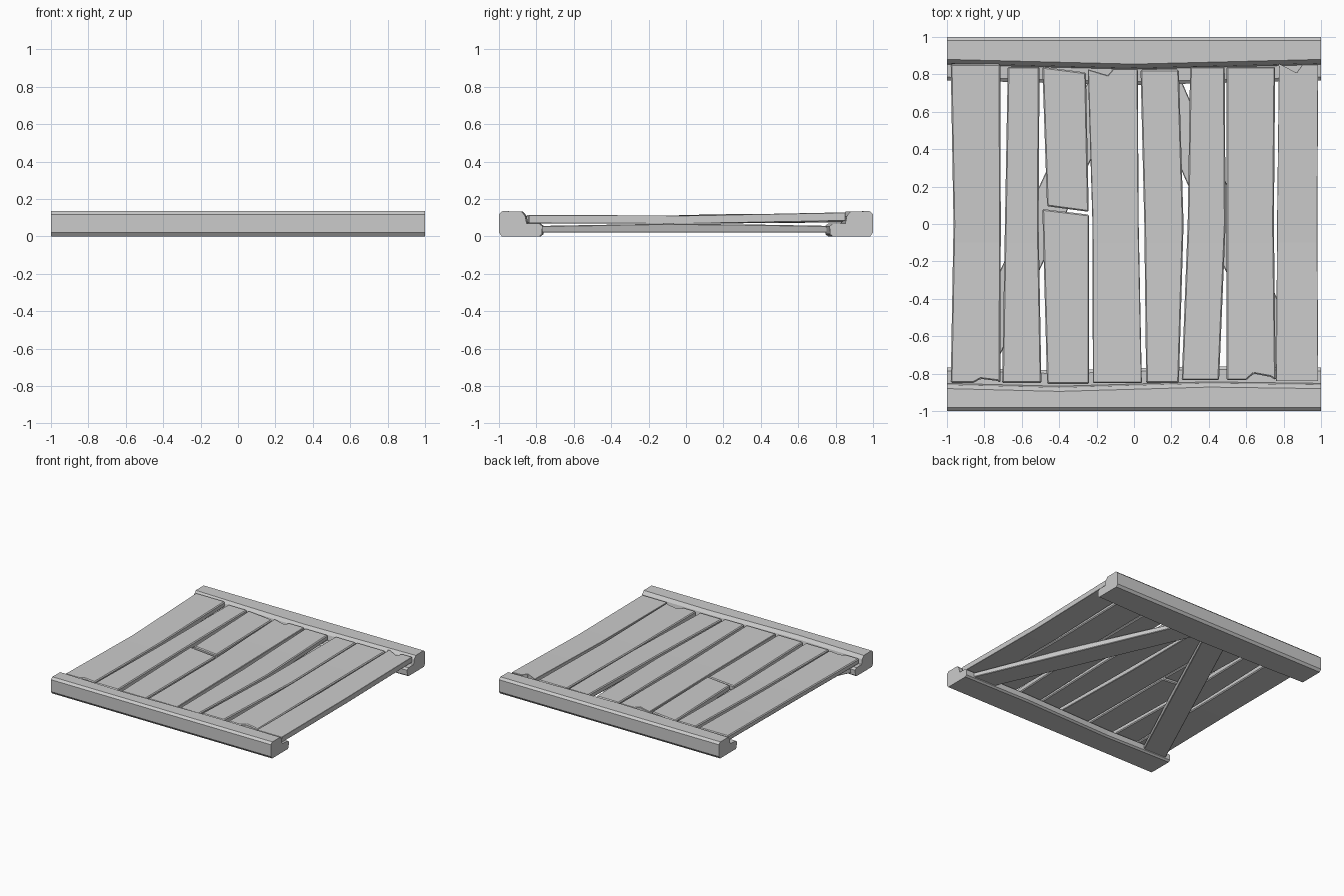
import bpy, bmesh
from mathutils import Vector

if "Cube" in bpy.data.objects:
    bpy.data.objects.remove(bpy.data.objects["Cube"])

CUTS = (-.45, -.1, .4)


def finish(bm, name, bevel=0):
    bmesh.ops.recalc_face_normals(bm, faces=bm.faces)
    me = bpy.data.meshes.new(name)
    bm.to_mesh(me)
    bm.free()
    ob = bpy.data.objects.new(name, me)
    bpy.context.collection.objects.link(ob)
    if bevel:
        m = ob.modifiers.new("worn_edges", 'BEVEL')
        m.width = bevel
        m.segments = 1
        m.limit_method = 'ANGLE'
        m.angle_limit = 0.6


def board(name, outline, z0, z1, low, high, bevel):
    # extrude an outline, slice it across, then bend both faces along y
    bm = bmesh.new()
    f = bm.faces.new([bm.verts.new((x, y, 0)) for x, y in outline])
    for v in bmesh.ops.extrude_face_region(bm, geom=[f])["geom"]:
        if isinstance(v, bmesh.types.BMVert):
            v.co.z = 1
    for y in CUTS:
        bmesh.ops.bisect_plane(bm, geom=bm.verts[:] + bm.edges[:] + bm.faces[:],
                               plane_co=Vector((0, y, 0)), plane_no=Vector((0, 1, 0)), dist=1e-5)
    for v in bm.verts:
        v.co.z = z1 + high(v.co.y) if v.co.z > .5 else z0 + low(v.co.y)
    finish(bm, name, bevel)


def rail(name, side, stations):
    # stepped section (distance from centre, z); the inner points follow the uneven carved edge
    prof = [(1, .02), (.985, 0), (.785, 0), (.77, .012), (.768, .055), (.785, .069),
            (.852, .07), (.86, .11), (.88, .134), (.982, .135), (1, .118)]
    bm = bmesh.new()
    rings = [[bm.verts.new((x, side * (p + (d if p < .95 else 0)), z)) for p, z in prof] for x, d in stations]
    for a, b in zip(rings, rings[1:]):
        for i in range(len(prof)):
            j = (i + 1) % len(prof)
            bm.faces.new((a[i], a[j], b[j], b[i]))
    bm.faces.new(rings[0])
    bm.faces.new(rings[-1])
    finish(bm, name)


# side rails
rail("front_rail", -1, [(-1, 0), (-.4, .015), (.4, -.008), (1, 0)])
rail("back_rail", 1, [(-1, 0), (0, -.025), (1, 0)])


def plank(name, left, right, back_y=.84, lift=.006, front_y=-.85, chips=()):
    # left and right are x at front, middle, back; chips are (end, x, depth) bites
    outline = [(left[0], front_y), (left[1], 0), (left[2], back_y)]
    for end, x, d in chips:
        if end == "back":
            outline += [(x - .1, back_y - .005), (x, back_y - d), (x + .03, back_y)]
    outline += [(right[2], back_y), (right[1], 0), (right[0], front_y)]
    for end, x, d in chips:
        if end == "front":
            outline += [(x + .09, front_y + d / 2), (x, front_y + d), (x - .04, front_y)]

    def bend(y):
        return lift * max(0, y) / .86 - .003 * (1 - min(1, abs(y) / .86))
    board(name, outline, .071, .115, bend, bend, .007)


# floor planks, left to right
plank("plank_1", (-.98, -.965, -.98), (-.715, -.712, -.715), .855, .014, chips=[("front", -.82, .022)])
plank("plank_2", (-.705, -.69, -.675), (-.495, -.51, -.505))
plank("plank_4", (-.22, -.222, -.247), (.042, .025, .02), .83, chips=[("back", -.14, .035)])
plank("plank_5", (.065, .055, .035), (.24, .265, .24), .825)
plank("plank_6", (.255, .287, .3), (.455, .49, .485), lift=.004, front_y=-.835)
plank("plank_7", (.495, .495, .495), (.758, .748, .755), front_y=-.835, chips=[("front", .64, .035)])
plank("plank_8", (.76, .765, .775), (.985, .98, .985), .852, .013, front_y=-.84, chips=[("back", .87, .042)])


# third plank is snapped across the middle, its far half slightly raised
def flat(y):
    return 0


board("broken_plank_near", [(-.465, -.855), (-.49, .08), (-.24, .05), (-.24, -.855)], .069, .112, flat, flat, .007)
board("broken_plank_far", [(-.465, .095), (-.49, .84), (-.257, .81), (-.242, .065)], .074, .119, flat, flat, .007)


# diagonal braces under the planks, thicker at mid span
def swell(y):
    return .014 * (1 - abs(y) / .79)


for name, front, back in (("left_brace", -.86, -.13), ("right_brace", .83, .14)):
    w = .105
    board(name, [(front - w, -.785), (back - w, .785), (back + w, .785), (front + w, -.785)],
          .02, .056, flat, swell, .004)
